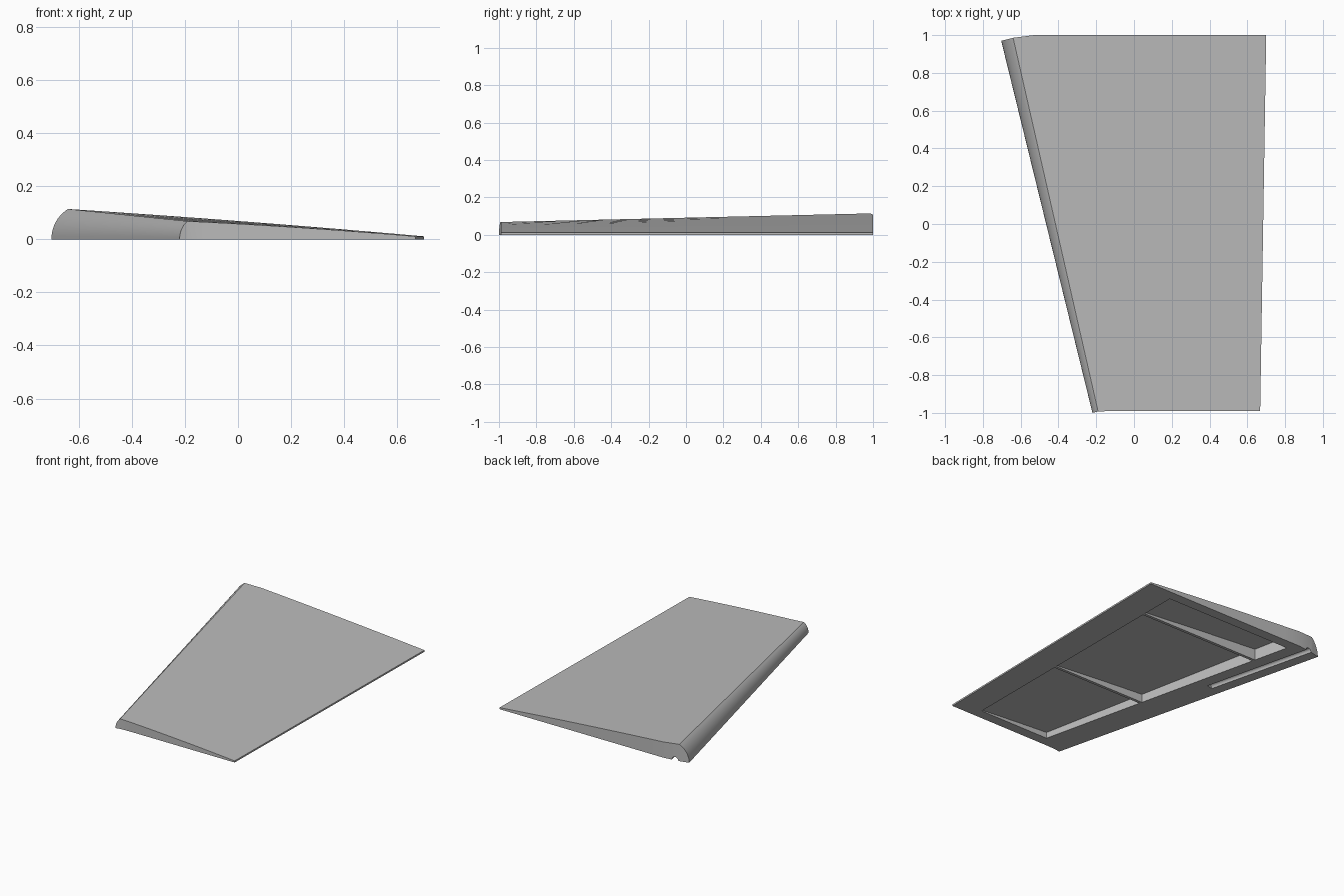
import bpy, bmesh, math
from mathutils import Vector

if "Cube" in bpy.data.objects:
    bpy.data.objects.remove(bpy.data.objects["Cube"])

grey = bpy.data.materials.new("light_grey")
grey.diffuse_color = (0.5, 0.5, 0.5, 1)
grey.use_nodes = True
grey.node_tree.nodes["Principled BSDF"].inputs["Base Color"].default_value = grey.diffuse_color

# End stations: leading edge, ridge, trailing edge, ridge height, nose end y, panel end y
ROOT = dict(le=-0.703, ridge=-0.64, te=0.70, h=0.114, y0=0.97, y1=1.0)
TIP = dict(le=-0.22, ridge=-0.19, te=0.668, h=0.068, y0=-1.0, y1=-0.99)
EDGE = 0.011            # trailing edge thickness
SKIN = 0.02             # skin thickness over the pockets
NOSE, PANEL = 10, 12    # profile segments


def station(s):
    """Upper outline of one end, from leading to trailing edge."""
    pts = []
    arc = math.radians(60)
    depth = (s["ridge"] - s["le"]) / (1 - math.cos(arc))
    for i in range(NOSE + 1):
        a = arc * i / NOSE
        x = s["le"] + depth * (1 - math.cos(a))
        y = min(s["y0"] + 0.25 * (x - s["le"]), s["y1"])
        pts.append(Vector((x, y, s["h"] * math.sin(a) / math.sin(arc))))
    start_y = pts[-1].y
    for i in range(1, PANEL + 1):
        t = i / PANEL
        x = s["ridge"] + (s["te"] - s["ridge"]) * t
        y = start_y + (s["y1"] - start_y) * min(1, (x - s["ridge"]) / 0.04)
        z = s["h"] + (EDGE - s["h"]) * t + 0.016 * t * (1 - t)
        pts.append(Vector((x, y, z)))
    return pts


def top_z(x, y):
    """Height of the upper skin behind the ridge."""
    f = (y + 1) / 2
    mix = lambda k: TIP[k] + (ROOT[k] - TIP[k]) * f
    t = (x - mix("ridge")) / (mix("te") - mix("ridge"))
    return mix("h") + (EDGE - mix("h")) * t + 0.016 * t * (1 - t)


def make(name, bm):
    bmesh.ops.recalc_face_normals(bm, faces=bm.faces)
    me = bpy.data.meshes.new(name)
    bm.to_mesh(me)
    bm.free()
    me.materials.append(grey)
    ob = bpy.data.objects.new(name, me)
    bpy.context.collection.objects.link(ob)
    return ob


def loft(name, tops, bottom):
    """Solid between rows of top points and a flat bottom."""
    bm = bmesh.new()
    up = [[bm.verts.new(p) for p in row] for row in tops]
    dn = [[bm.verts.new((p.x, p.y, bottom)) if p.z > bottom + 1e-6 else up[r][i]
           for i, p in enumerate(row)] for r, row in enumerate(tops)]

    def face(*vs):
        vs = list(dict.fromkeys(vs))
        if len(vs) > 2:
            bm.faces.new(vs)

    n = len(tops[0])
    for i in range(n - 1):
        for r in range(len(tops) - 1):
            face(up[r][i], up[r][i + 1], up[r + 1][i + 1], up[r + 1][i])
            face(dn[r][i], dn[r + 1][i], dn[r + 1][i + 1], dn[r][i + 1])
        for r in (0, -1):
            face(up[r][i], up[r][i + 1], dn[r][i + 1], dn[r][i])
    for i in (0, n - 1):
        for r in range(len(tops) - 1):
            face(up[r][i], up[r + 1][i], dn[r + 1][i], dn[r][i])
    return make(name, bm)


# Wing panel with rounded nose
wing = loft("wing_panel", [station(TIP), station(ROOT)], 0.0)

# Underside pockets between the ribs, behind the slanted spar
cutters = []
for k, (ya, yb) in enumerate([(-0.92, -0.205), (-0.185, 0.665), (0.685, 0.93)]):
    rows = []
    for y in (ya, yb):
        front = -0.05 - 0.233 * (y + 0.92)
        row = []
        for i in range(7):
            x = front + (0.485 - front) * i / 6
            row.append(Vector((x, y, max(top_z(x, y) - SKIN, 0.003))))
        rows.append(row)
    cutters.append(loft(f"pocket_cutter_{k}", rows, -0.05))

# Half-round joiner rod channel, open at the root
a, b = Vector((-0.426, 0.237, 0)), Vector((-0.626, 1.05, 0))
bm = bmesh.new()
bmesh.ops.create_cone(bm, cap_ends=True, segments=24, radius1=0.022,
                      radius2=0.022, depth=(b - a).length)
rod = make("rod_channel_cutter", bm)
rod.rotation_mode = 'QUATERNION'
rod.rotation_quaternion = (b - a).to_track_quat('Z', 'Y')
rod.location = (a + b) / 2
cutters.append(rod)

bpy.context.view_layer.objects.active = wing
wing.select_set(True)
for c in cutters:
    c.hide_render = True
    m = wing.modifiers.new("cut", 'BOOLEAN')
    m.operation, m.solver, m.object = 'DIFFERENCE', 'EXACT', c
    bpy.ops.object.modifier_apply(modifier=m.name)
for c in cutters:
    bpy.data.objects.remove(c)
bpy.ops.object.shade_smooth_by_angle(angle=math.radians(25))
